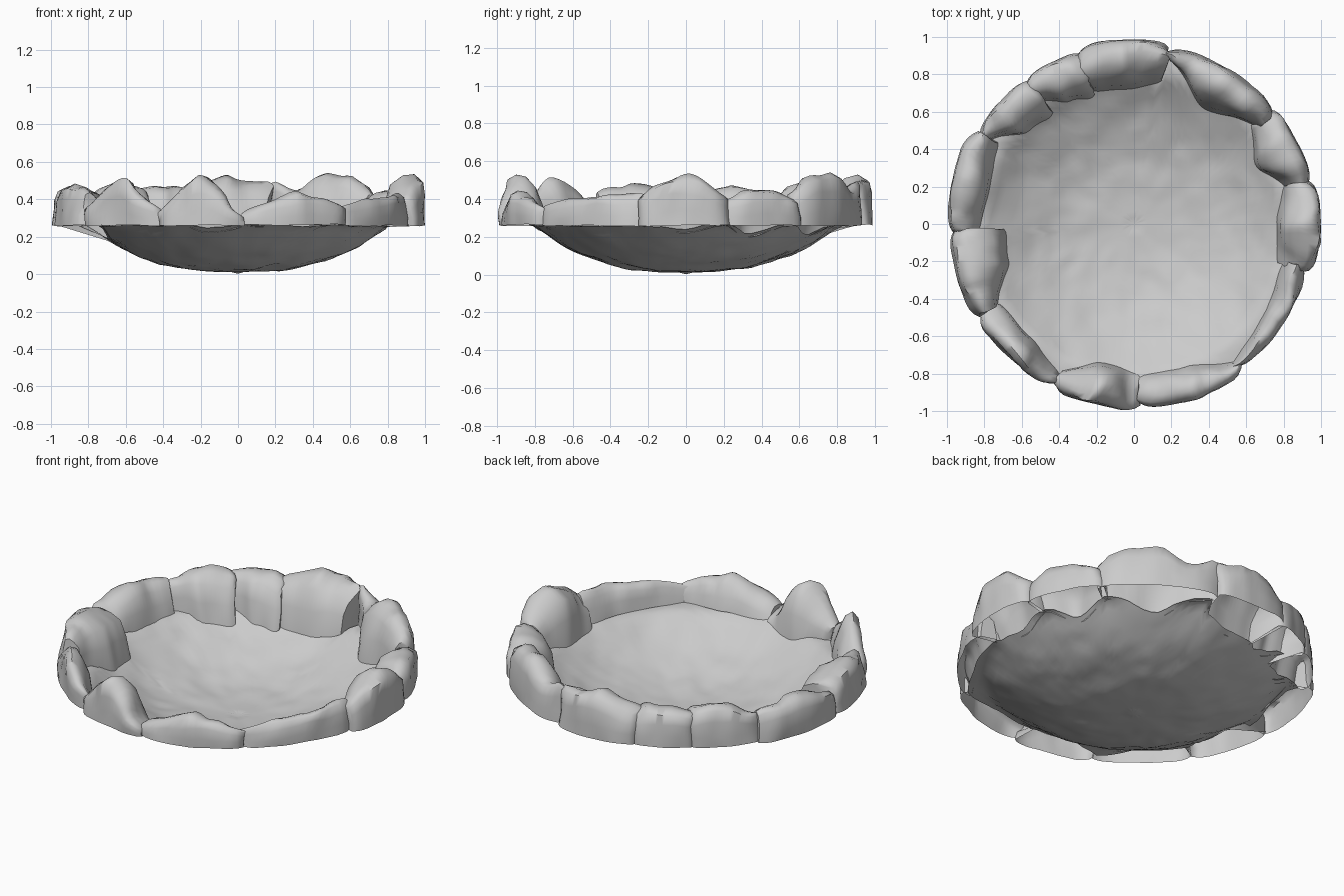
import bpy, bmesh, math
from mathutils import Vector, noise

cube = bpy.data.objects.get("Cube")
if cube:
    bpy.data.objects.remove(cube, do_unlink=True)

# One plain stone colour
stone = bpy.data.materials.new("stone grey")
stone.use_nodes = True
colour = (0.6, 0.6, 0.6, 1)
stone.diffuse_color = colour
stone.node_tree.nodes["Principled BSDF"].inputs["Base Color"].default_value = colour

RIM = 0.26

# Rim stones: start and end angle, outer radius, inner radii, top heights
STONES = [
    (-15, 14, 1.0, (0.78, 0.76, 0.81), (0.43, 0.54, 0.44)),
    (13, 40, 0.98, (0.82, 0.72, 0.80), (0.41, 0.46, 0.42)),
    (38, 79, 0.97, (0.82, 0.72, 0.88), (0.44, 0.52, 0.53, 0.46, 0.50)),
    (79, 108, 0.99, (0.76, 0.72, 0.73), (0.50, 0.51, 0.47)),
    (107, 128, 0.97, (0.70, 0.74, 0.82), (0.46, 0.49, 0.45)),
    (126, 151, 0.97, (0.72, 0.75, 0.88), (0.46, 0.48, 0.43)),
    (149, 183, 1.0, (0.83, 0.79, 0.82), (0.45, 0.47, 0.42)),
    (182, 211, 0.99, (0.68, 0.70, 0.83), (0.46, 0.48, 0.46)),
    (211, 244, 0.98, (0.82, 0.82, 0.88), (0.38, 0.50, 0.37)),
    (244, 272, 0.99, (0.85, 0.76, 0.79), (0.36, 0.54, 0.33)),
    (272, 307, 0.99, (0.80, 0.81, 0.90), (0.33, 0.45, 0.38)),
    (304, 346, 0.96, (0.90, 0.84, 0.81), (0.37, 0.42, 0.44)),
]


def finish(name, bm):
    """Turn the bmesh into a smooth-shaded stone object."""
    bmesh.ops.recalc_face_normals(bm, faces=bm.faces)
    mesh = bpy.data.meshes.new(name)
    bm.to_mesh(mesh)
    bm.free()
    mesh.materials.append(stone)
    obj = bpy.data.objects.new(name, mesh)
    bpy.context.collection.objects.link(obj)
    bpy.ops.object.select_all(action="DESELECT")
    obj.select_set(True)
    bpy.context.view_layer.objects.active = obj
    bpy.ops.object.shade_smooth_by_angle(angle=math.radians(60))


def blend(values, t):
    """Smoothly interpolate evenly spaced values at t in 0..1."""
    s = min(t, 0.9999) * (len(values) - 1)
    i = int(s)
    f = s - i
    return values[i] + (values[i + 1] - values[i]) * f * f * (3 - 2 * f)


def bowl_height(r):
    """Height of the bowl surface at radius r."""
    return 0.012 + (RIM - 0.012) * min(r / 0.81, 1) ** 2.6


def bowl_radius(degrees):
    """Radius at which the bowl meets the inner foot of the rim stones."""
    reach = 0.7
    for start, end, _, inner, _ in STONES:
        t = ((degrees - start) % 360) / (end - start)
        if t <= 1:
            reach = max(reach, blend(inner, t) + 0.03)
    return reach


def polar(r, a, z):
    return Vector((r * math.cos(a), r * math.sin(a), z))


# Bowl: a dished sheet with a slightly lumpy surface, reaching to the stones
def build_bowl(rings=22, sides=120):
    bm = bmesh.new()
    centre = bm.verts.new((0, 0, 0.002))
    reach = [bowl_radius(360 * s / sides) for s in range(sides)]
    previous = None
    for k in range(1, rings + 1):
        ring = []
        for s in range(sides):
            r = reach[s] * k / rings
            p = polar(r, math.tau * s / sides, bowl_height(r))
            lump = noise.noise(p * 6) + 0.5 * noise.noise(p * 13)
            p.z += 0.012 * lump * min(1, r * 3) * min(1, (1 - r) * 6)
            ring.append(bm.verts.new(p))
        for s in range(sides):
            n = (s + 1) % sides
            if previous:
                bm.faces.new((previous[s], ring[s], ring[n], previous[n]))
            else:
                bm.faces.new((centre, ring[s], ring[n]))
        previous = ring
    finish("bowl", bm)


# Rim stone cross-section: fraction from outside to inside, fraction of height
SECTION = [(0, 0), (0, 0.3), (0.03, 0.65), (0.1, 0.9), (0.3, 1), (0.52, 0.94),
           (0.74, 0.75), (0.9, 0.42), (1, 0)]


# Rim stone: a hollow shell, open underneath and closed at its ends
def build_stone(index, start, end, outer, inner, tops, steps=18):
    bm = bmesh.new()
    seed = Vector((index * 3, 0, 0))
    loops = []
    for k in range(steps + 1):
        t = k / steps
        a = math.radians(start + (end - start) * t)
        # The ends draw in so that each stone is rounded off
        edge = abs(2 * t - 1) ** 8
        r_in = blend(inner, t) + 0.02 * edge
        r_out = outer - 0.03 * edge
        top = blend(tops, t) - 0.02 * edge
        loop = []
        for u, v in SECTION:
            r = r_out + (r_in - r_out) * u
            foot = bowl_height(r)
            p = polar(r, a, foot + (top - foot) * v)
            lump = noise.noise_vector(p * 5 + seed)
            lump += 0.5 * noise.noise_vector(p * 11 + seed)
            p += lump * 0.022 * (0.4 + v)
            loop.append(bm.verts.new(p))
        loops.append(loop)
    for one, two in zip(loops, loops[1:]):
        for j in range(len(SECTION) - 1):
            bm.faces.new((one[j], one[j + 1], two[j + 1], two[j]))
    bm.faces.new(loops[0])
    bm.faces.new(reversed(loops[-1]))
    finish(f"rim_stone_{index}", bm)


build_bowl()
for number, spec in enumerate(STONES, 1):
    build_stone(number, *spec)
